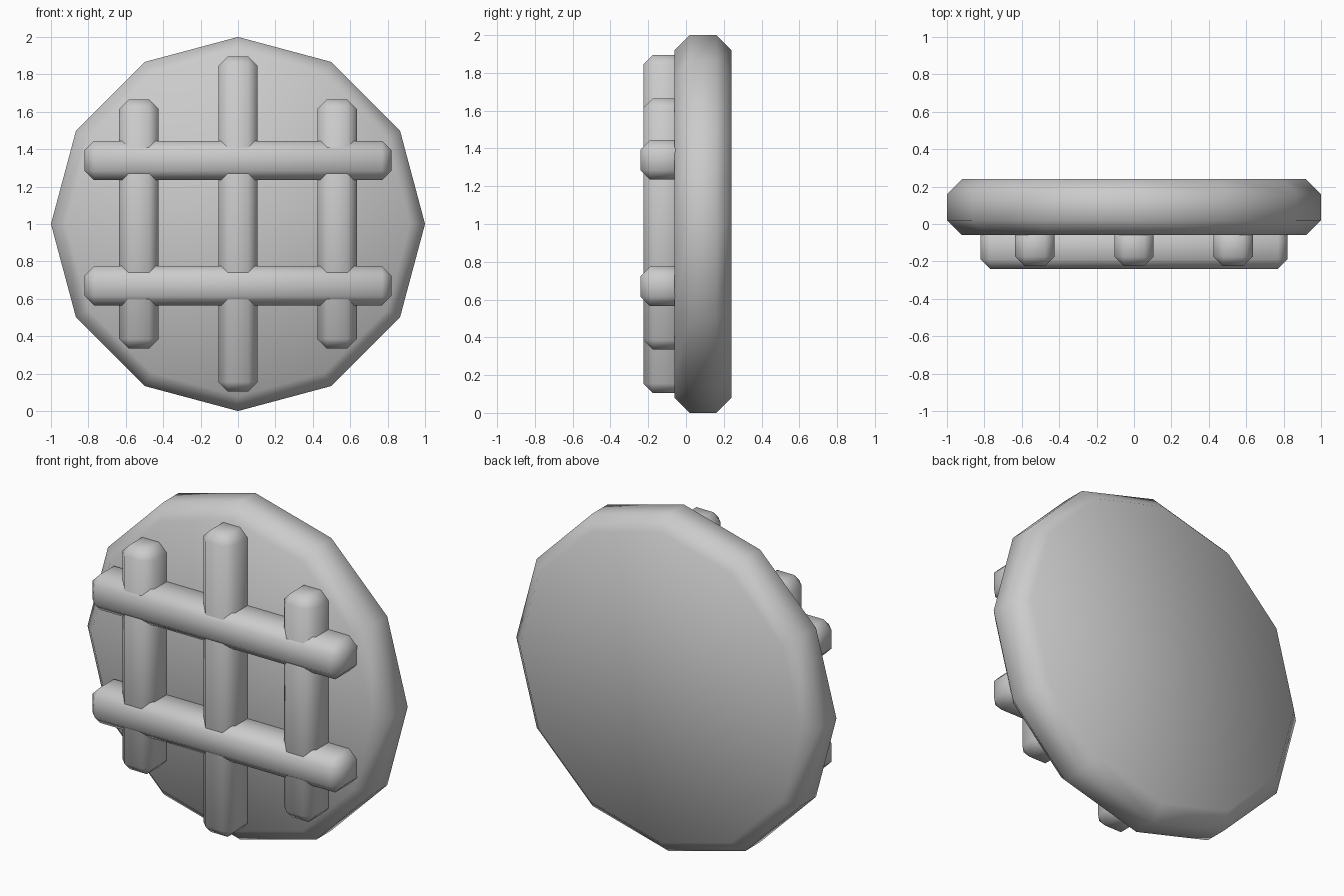
import bpy, bmesh, math

if "Cube" in bpy.data.objects:
    bpy.data.objects.remove(bpy.data.objects["Cube"])


def finish(name, bm):
    bmesh.ops.recalc_face_normals(bm, faces=bm.faces)
    me = bpy.data.meshes.new(name)
    bm.to_mesh(me)
    bm.free()
    for p in me.polygons:
        p.use_smooth = True
    ob = bpy.data.objects.new(name, me)
    bpy.context.collection.objects.link(ob)
    return ob


def disc(name, profile, sides=12):
    # profile: (radius, y) pairs swept around the y axis
    bm = bmesh.new()
    rings = []
    for r, y in profile:
        angles = [2 * math.pi * i / sides for i in range(sides)]
        rings.append([bm.verts.new((r * math.cos(a), y, 1 + r * math.sin(a)))
                      for a in angles])
    for a, b in zip(rings, rings[1:]):
        for i in range(sides):
            j = (i + 1) % sides
            bm.faces.new((a[i], a[j], b[j], b[i]))
    bm.faces.new(rings[0])
    bm.faces.new(rings[-1])
    return finish(name, bm)


def bar(name, x, z, y_front, y_back):
    # chamfered box between x and z ranges
    bm = bmesh.new()
    bmesh.ops.create_cube(bm, size=1)
    for v in bm.verts:
        v.co = (x[0] if v.co.x < 0 else x[1],
                y_front if v.co.y < 0 else y_back,
                z[0] if v.co.z < 0 else z[1])
    bmesh.ops.bevel(bm, geom=bm.edges[:], offset=0.05, segments=1,
                    affect='EDGES', profile=0.5)
    return finish(name, bm)


# Round backing plate
disc("round_plate", [(0.92, -0.06), (1.0, 0.02), (1.0, 0.16), (0.92, 0.24)])

# Vertical grille bars
W = 0.105
for label, x, half in (("left", -0.53, 0.665), ("centre", 0, 0.895), ("right", 0.53, 0.665)):
    bar("vertical_bar_" + label, (x - W, x + W), (1 - half, 1 + half), -0.225, 0.0)

# Horizontal grille bars
for label, z in (("lower", 0.67), ("upper", 1.34)):
    bar("horizontal_bar_" + label, (-0.82, 0.82), (z - W, z + W), -0.24, 0.0)
